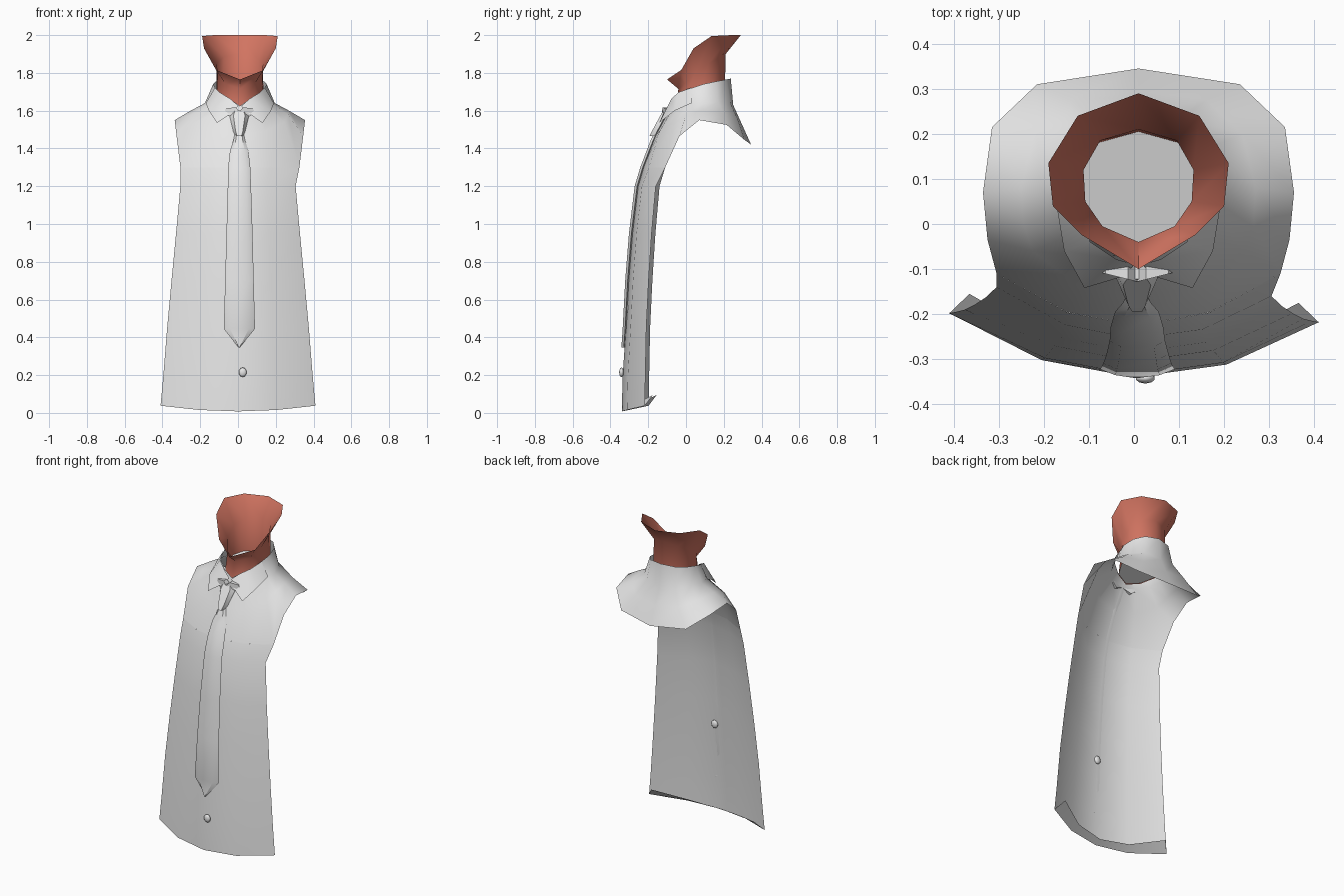
import bpy, bmesh, math
from mathutils import Vector

if "Cube" in bpy.data.objects:
    bpy.data.objects.remove(bpy.data.objects["Cube"])


def material(name, rgb):
    m = bpy.data.materials.new(name)
    m.use_nodes = True
    m.diffuse_color = (*rgb, 1)
    m.node_tree.nodes["Principled BSDF"].inputs["Base Color"].default_value = (*rgb, 1)
    return m


CLOTH = material("pale grey cloth", (0.8, 0.8, 0.8))
SKIN = material("red brown skin", (0.64, 0.175, 0.12))


def finish(name, bm, mat, angle=40):
    bmesh.ops.remove_doubles(bm, verts=bm.verts, dist=0.0005)
    bmesh.ops.recalc_face_normals(bm, faces=bm.faces)
    me = bpy.data.meshes.new(name)
    bm.to_mesh(me)
    bm.free()
    me.materials.append(mat)
    ob = bpy.data.objects.new(name, me)
    bpy.context.collection.objects.link(ob)
    bpy.ops.object.select_all(action='DESELECT')
    ob.select_set(True)
    bpy.context.view_layer.objects.active = ob
    bpy.ops.object.shade_smooth_by_angle(angle=math.radians(angle))
    return ob


def loft(name, rows, mat, closed=False, caps=False, angle=40):
    """Skin a list of equally long point rows."""
    bm = bmesh.new()
    vs = [[bm.verts.new(p) for p in r] for r in rows]
    n = len(rows[0])
    for a, b in zip(vs, vs[1:]):
        for i in range(n if closed else n - 1):
            j = (i + 1) % n
            bm.faces.new((a[i], a[j], b[j], b[i]))
    if caps:
        bm.faces.new(vs[0])
        bm.faces.new(vs[-1])
    return finish(name, bm, mat, angle)


def ring(half, dx=0.01):
    """Full loop from points listed front centre to back centre."""
    left = [(x + dx, y, z) for x, y, z in half]
    right = [(dx - x, y, z) for x, y, z in half[-2:0:-1]]
    return left + right


# Shirt front: half width, centre y, edge y, centre z, edge z
panel = [
    (0.365, -0.300, -0.165, 0.030, 0.095),   # turned-in hem
    (0.41, -0.340, -0.208, 0.008, 0.038),
    (0.395, -0.335, -0.205, 0.20, 0.20),
    (0.375, -0.318, -0.200, 0.45, 0.45),
    (0.352, -0.305, -0.188, 0.70, 0.70),
    (0.328, -0.285, -0.172, 0.95, 0.95),
    (0.305, -0.255, -0.150, 1.20, 1.20),
    (0.315, -0.225, -0.110, 1.30, 1.30),
]
rows = []
for hw, yc, ye, zc, ze in panel:
    k = 0.01 if zc < 1.25 else 0.0
    rows.append([(t * hw + (0.01 if zc > 1.25 else 0.0), yc + (ye - yc) * t * t - k * t,
                  zc + (ze - zc) * t * t)
                 for t in (-1, -0.5, 0, 0.5, 1)])
loft("shirt_front", rows, CLOTH, angle=60)

# Shoulder yoke and standing collar, one loft from armholes to collar top
armhole = [(0, -0.225, 1.30), (0.1575, -0.196, 1.30), (0.315, -0.11, 1.30), (0.335, -0.035, 1.465),
           (0.345, 0.07, 1.55), (0.325, 0.215, 1.525), (0.225, 0.31, 1.445), (0, 0.345, 1.42)]
shoulder = [(0, -0.16, 1.47), (0.13, -0.14, 1.49), (0.235, -0.06, 1.54), (0.255, 0.0, 1.58),
            (0.26, 0.08, 1.60), (0.23, 0.20, 1.585), (0.15, 0.275, 1.55), (0, 0.295, 1.53)]
collar_base = [(0, -0.09, 1.60), (0.08, -0.075, 1.605), (0.14, -0.02, 1.62), (0.17, 0.03, 1.635),
               (0.185, 0.09, 1.64), (0.16, 0.17, 1.645), (0.10, 0.235, 1.64), (0, 0.25, 1.63)]
collar_top = [(0, -0.075, 1.625), (0.05, -0.07, 1.66), (0.105, -0.035, 1.695), (0.13, 0.03, 1.72),
              (0.142, 0.09, 1.74), (0.128, 0.16, 1.755), (0.085, 0.215, 1.765), (0, 0.237, 1.77)]
loft("shirt_yoke_and_collar", [ring(r) for r in (armhole, shoulder, collar_base, collar_top)],
     CLOTH, closed=True, angle=60)

# Collar points folded down at the front
for side, name in ((1, "left_collar_point"), (-1, "right_collar_point")):
    top = [(0.008, -0.09, 1.625), (0.05, -0.078, 1.662), (0.107, -0.040, 1.697), (0.132, 0.03, 1.722)]
    low = [(0.04, -0.118, 1.59), (0.12, -0.142, 1.535), (0.165, -0.06, 1.60), (0.180, 0.03, 1.64)]
    loft(name, [[(side * x + 0.01, y, z) for x, y, z in r] for r in (top, low)], CLOTH, angle=60)

# Neck, flaring up to the jaw line
neck_low = [(0, -0.06, 1.60), (0.08, -0.03, 1.62), (0.125, 0.05, 1.64),
            (0.125, 0.12, 1.66), (0.09, 0.18, 1.67), (0, 0.205, 1.68)]
neck_mid = [(0, -0.04, 1.715), (0.08, -0.005, 1.745), (0.118, 0.05, 1.80),
            (0.122, 0.12, 1.85), (0.085, 0.185, 1.885), (0, 0.21, 1.90)]
neck_top = [(0, -0.10, 1.765), (0.125, -0.025, 1.815), (0.19, 0.04, 1.93),
            (0.20, 0.135, 1.995), (0.135, 0.24, 2.0), (0, 0.29, 2.0)]
loft("neck", [ring(r) for r in (neck_low, neck_mid, neck_top)], SKIN, closed=True, angle=60)

# Cloth closing the bottom of the neck
bm = bmesh.new()
bm.faces.new([bm.verts.new((x, y, z + 0.004)) for x, y, z in ring(neck_low)])
finish("neck_lining", bm, CLOTH)

# Centre line of the chest, used to seat the tie and buttons
line = [(p[3], p[1]) for p in panel[1:]] + [(1.47, -0.16), (1.60, -0.09)]


def chest_y(z):
    for (z0, y0), (z1, y1) in zip(line, line[1:]):
        if z <= z1:
            return y0 + (y1 - y0) * (z - z0) / (z1 - z0)
    return line[-1][1]


def strap(name, sections, depth):
    """Flattened strip on the chest: z, left x, right x."""
    rows = []
    for z, a, b in sections:
        y, w = chest_y(z), b - a
        rows.append([(a, y - 0.004, z), (a + w * 0.2, y - depth, z), (b - w * 0.2, y - depth, z),
                     (b, y - 0.004, z), ((a + b) / 2, y + 0.003, z)])
    loft(name, rows, CLOTH, closed=True, caps=True, angle=35)


strap("tie_blade", [(0.345, 0.004, 0.008), (0.445, -0.075, 0.09), (0.70, -0.068, 0.083),
                    (0.95, -0.061, 0.077), (1.20, -0.054, 0.069), (1.30, -0.052, 0.065),
                    (1.39, -0.042, 0.055), (1.44, -0.025, 0.038), (1.485, -0.015, 0.028)], 0.017)
strap("tie_knot", [(1.465, -0.012, 0.026), (1.49, -0.025, 0.038), (1.575, -0.045, 0.058),
                   (1.60, -0.03, 0.043)], 0.032)

# Small folded wings above the knot
for side, name in ((1, "left_tie_wing"), (-1, "right_tie_wing")):
    outline = [(0, 1.595), (0.02, 1.618), (0.07, 1.612), (0.084, 1.592), (0.055, 1.57)]
    rows = [[(side * x + 0.007, y + x * 0.25, z) for x, z in outline] for y in (-0.128, -0.095)]
    loft(name, rows, CLOTH, closed=True, caps=True)

# Buttons
for i, (x, z, out) in enumerate(((0.025, 0.215, 0.008), (0.015, 0.55, -0.006))):
    bm = bmesh.new()
    bmesh.ops.create_uvsphere(bm, u_segments=10, v_segments=6, radius=1)
    for v in bm.verts:
        v.co = Vector((x + v.co.x * 0.022, chest_y(z) - out + v.co.y * 0.012, z + v.co.z * 0.025))
    finish("button_%d" % (i + 1), bm, CLOTH, 60)
